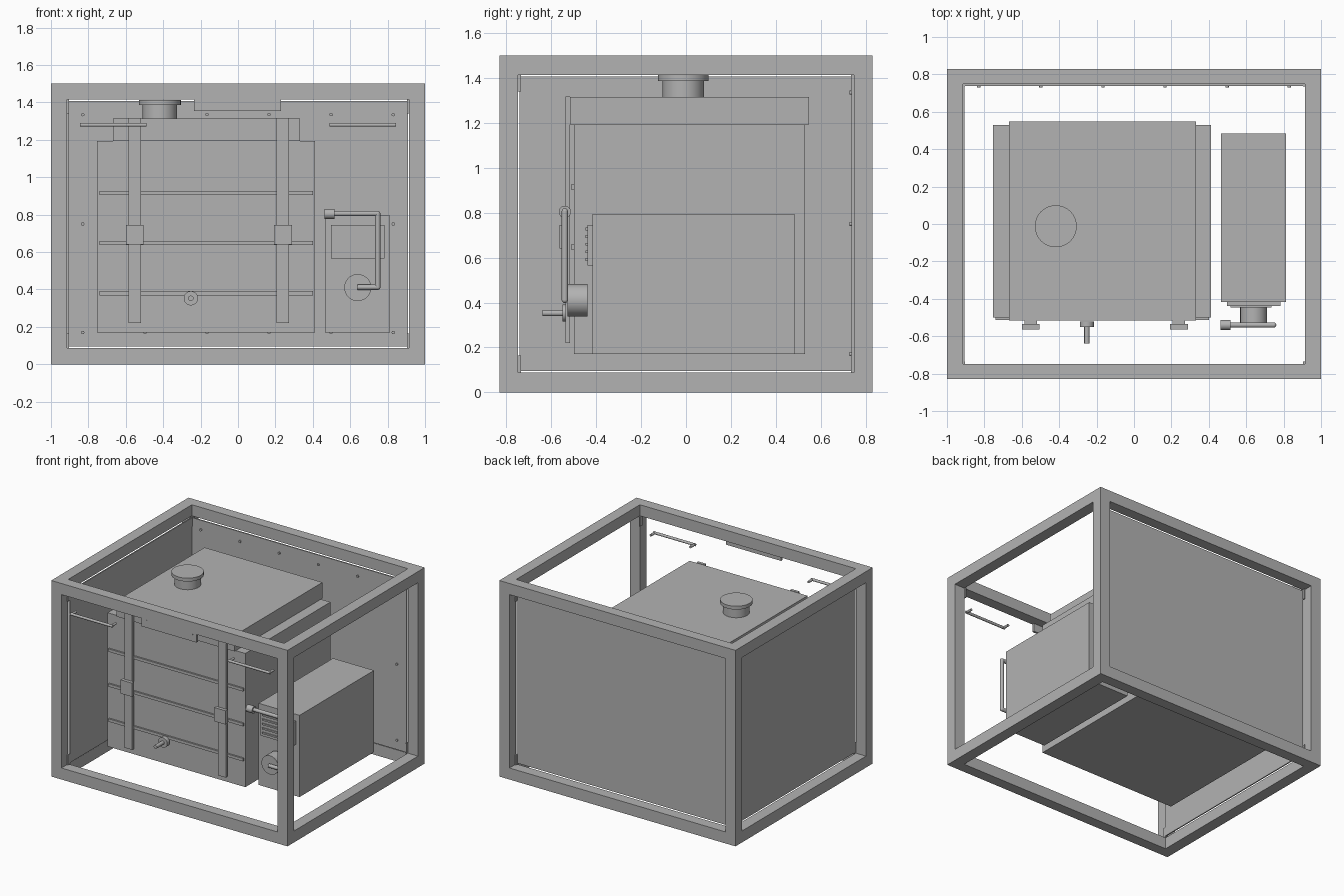
import bpy, math
from mathutils import Vector

cube = bpy.data.objects.get("Cube")
if cube:
    bpy.data.objects.remove(cube, do_unlink=True)

GREY = (0.45, 0.45, 0.45, 1)
metal = bpy.data.materials.new("plain grey")
metal.use_nodes = True
metal.diffuse_color = GREY
metal.node_tree.nodes["Principled BSDF"].inputs["Base Color"].default_value = GREY


def box(name, x, y, z):
    """Box from its (low, high) extents on each axis."""
    lo, hi = Vector((x[0], y[0], z[0])), Vector((x[1], y[1], z[1]))
    bpy.ops.mesh.primitive_cube_add(size=1, location=(lo + hi) / 2)
    ob = bpy.context.object
    ob.name = name
    ob.scale = hi - lo
    bpy.ops.object.transform_apply(location=False, rotation=False, scale=True)
    ob.data.materials.append(metal)
    return ob


def rod(name, a, b, r, sides=32):
    """Cylinder running from point a to point b."""
    a, b = Vector(a), Vector(b)
    bpy.ops.mesh.primitive_cylinder_add(vertices=sides, radius=r, depth=(b - a).length,
                                        location=(a + b) / 2)
    ob = bpy.context.object
    ob.name = name
    ob.rotation_euler = (b - a).to_track_quat('Z', 'Y').to_euler()
    ob.data.materials.append(metal)
    bpy.ops.object.shade_smooth_by_angle(angle=math.radians(35))
    return ob


def around(c, half):
    return (c - half, c + half)


# Open frame: outer half sizes, height and inner opening
X, Y, Z = 1.0, 0.83, 1.5
IX, IY, LOW, HIGH = 0.914, 0.748, 0.088, 1.415

for sx in (-1, 1):
    xs = sorted((sx * IX, sx * X))
    for sy in (-1, 1):
        ys = sorted((sy * IY, sy * Y))
        box("frame_post", xs, ys, (0, Z))
        # Small corner tabs at both ends of each post
        for z in ((LOW, 0.165), (1.34, HIGH)):
            box("corner_tab", sorted((sx * 0.904, sx * IX)),
                sorted((sy * 0.735, sy * 0.765)), z)
    for z in ((0, LOW), (HIGH, Z)):
        box("frame_side_rail", xs, (-IY, IY), z)
for sy in (-1, 1):
    for z in ((0, LOW), (HIGH, Z)):
        box("frame_cross_rail", (-IX, IX), sorted((sy * IY, sy * Y)), z)

# Closed back and right-hand panels with bolts on the back
box("back_panel", (-0.91, 0.91), (0.738, 0.748), (0.096, 1.407))
box("side_panel", (-0.914, -0.905), (-0.742, 0.742), (0.096, 1.407))
for i in range(6):
    x = -0.83 + i * 0.332
    for z in (0.17, 0.75, 1.335):
        if z != 0.75 or i in (0, 5):
            rod("panel_bolt", (x, 0.738, z), (x, 0.729, z), 0.009, 12)

# Tank, raised lid and filler cap
box("tank_body", (-0.755, 0.412), (-0.5, 0.53), (0.17, 1.193))
box("tank_lid", (-0.667, 0.331), (-0.516, 0.549), (1.193, 1.315))
rod("filler_neck", (-0.418, -0.012, 1.31), (-0.418, -0.012, 1.387), 0.092, 48)
rod("filler_cap", (-0.418, -0.012, 1.387), (-0.418, -0.012, 1.413), 0.112, 48)
for z in (0.38, 0.648, 0.915):
    box("tank_rib", (-0.74, 0.4), (-0.513, -0.5), around(z, 0.011))

# Straps with buckles
for x in (-0.552, 0.24):
    box("strap", around(x, 0.033), (-0.538, -0.516), (0.22, 1.318))
    box("strap_buckle", around(x, 0.048), (-0.563, -0.535), (0.64, 0.745))

# Drain valve
rod("valve_flange", (-0.252, -0.52, 0.353), (-0.252, -0.551, 0.353), 0.038)
rod("valve_stem", (-0.252, -0.55, 0.353), (-0.252, -0.64, 0.353), 0.014)

# Machine box with louvred vent
box("machine_box", (0.466, 0.813), (-0.417, 0.484), (0.17, 0.795))
box("vent_plate", (0.497, 0.782), (-0.439, -0.417), (0.565, 0.745))
for i in range(5):
    box("vent_slat", (0.515, 0.735), (-0.447, -0.439), around(0.592 + i * 0.034, 0.006))

# Crank: hub, bent arm and grip
rod("crank_hub", (0.64, -0.439, 0.41), (0.64, -0.527, 0.41), 0.072, 48)
corners = [(0.64, -0.54, 0.412), (0.747, -0.54, 0.412), (0.747, -0.54, 0.806), (0.49, -0.54, 0.806)]
for a, b in zip(corners, corners[1:]):
    rod("crank_arm", a, b, 0.014, 24)
for c in corners[1:3]:
    bpy.ops.mesh.primitive_uv_sphere_add(segments=24, ring_count=12, radius=0.014, location=c)
    bpy.context.object.name = "crank_elbow"
    bpy.context.object.data.materials.append(metal)
    bpy.ops.object.shade_smooth()
rod("crank_grip", (0.462, -0.54, 0.804), (0.515, -0.54, 0.804), 0.027)

# Front handles and blank plate under the top rail
for s in (-1, 1):
    ends = [s * 0.5, s * 0.835]
    rod("handle_bar", (ends[0] - s * 0.01, -0.815, 1.28), (ends[1] + s * 0.01, -0.815, 1.28), 0.01, 20)
    for x in ends:
        rod("handle_leg", (x, -0.815, 1.28), (x, -0.765, 1.28), 0.009, 20)
box("front_plate", (-0.236, 0.229), (-0.828, -0.812), (1.353, HIGH))
for x in (-0.197, 0.19):
    rod("plate_screw", (x, -0.828, 1.405), (x, -0.83, 1.405), 0.008, 12)
